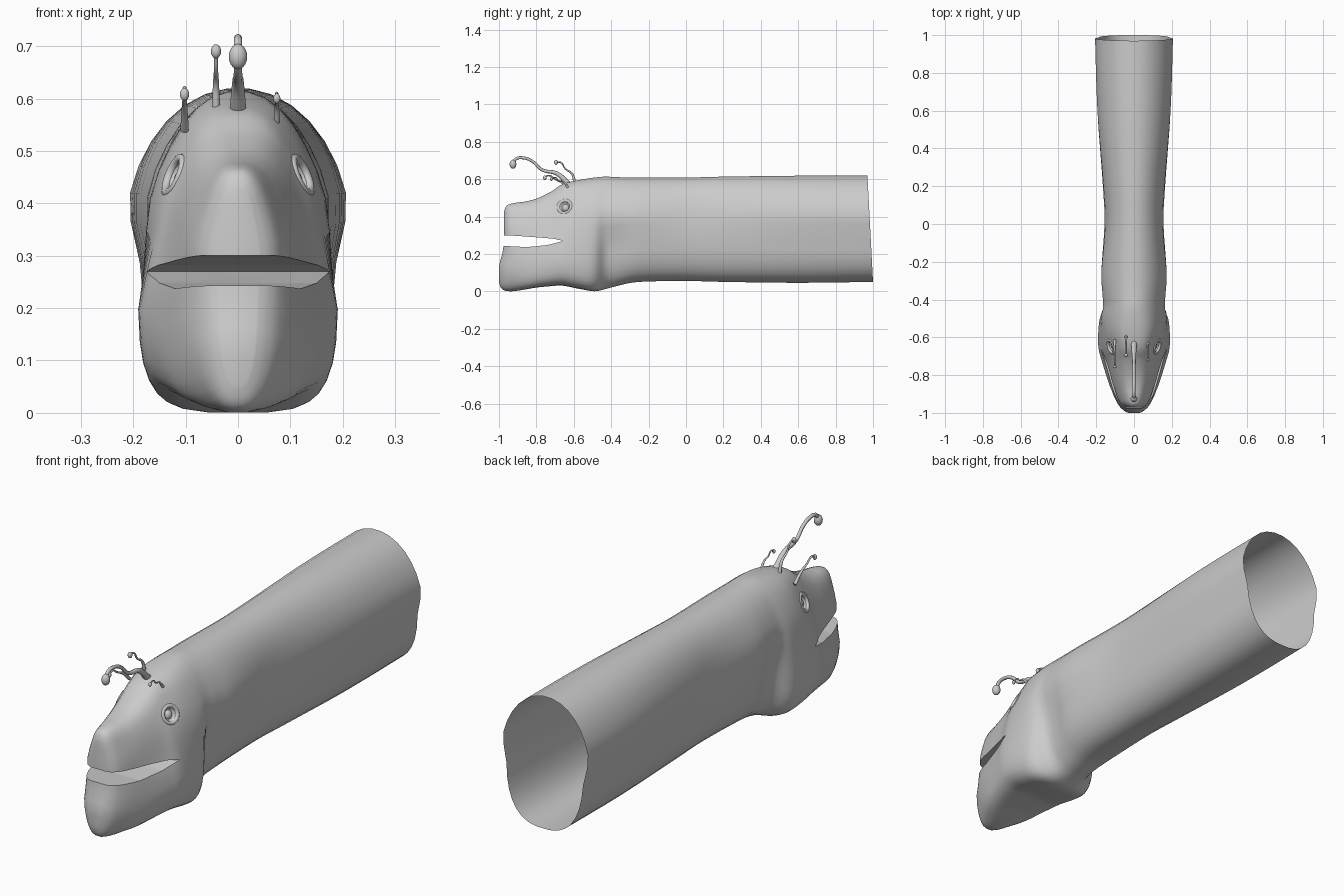
import bpy, bmesh, math
from mathutils import Vector
from mathutils.bvhtree import BVHTree

if "Cube" in bpy.data.objects:
    bpy.data.objects.remove(bpy.data.objects["Cube"])

SIDES, STEPS = 32, 4

# y, bottom z, top z, half widths low / middle / high
SECTIONS = [
    (1.00, .050, .620, .188, .215, .213),
    (0.60, .045, .620, .180, .202, .205),
    (0.20, .050, .615, .160, .168, .172),
    (0.00, .055, .610, .155, .158, .165),
    (-.25, .050, .610, .160, .180, .175),
    (-.36, .030, .612, .138, .175, .172),
    (-.43, .012, .615, .136, .170, .165),
    (-.49, .000, .610, .178, .175, .160),
    (-.58, .015, .595, .190, .165, .146),
    (-.66, .030, .575, .188, .150, .122),
    (-.72, .028, .535, .172, .133, .118),
    (-.80, .020, .497, .148, .118, .108),
    (-.87, .008, .482, .125, .107, .096),
    (-.93, .000, .476, .102, .096, .082),
    (-.97, .004, .468, .078, .080, .068),
    (-.99, .020, .455, .056, .062, .052),
    (-1.0, .050, .430, .036, .042, .036),
]


def blend(a, b, t):
    t = max(0, min(1, t))
    return a + (b - a) * t * t * (3 - 2 * t)


def catmull(a, b, c, d, t):
    return tuple(.5 * (2*q + (r-p)*t + (2*p-5*q+4*r-s)*t*t + (3*q-p-3*r+s)*t**3)
                 for p, q, r, s in zip(a, b, c, d))


def mesh_object(name, bm):
    bmesh.ops.recalc_face_normals(bm, faces=bm.faces)
    me = bpy.data.meshes.new(name)
    bm.to_mesh(me)
    bm.free()
    ob = bpy.data.objects.new(name, me)
    bpy.context.collection.objects.link(ob)
    return ob


def smooth(ob, angle):
    bpy.ops.object.select_all(action='DESELECT')
    ob.select_set(True)
    bpy.context.view_layer.objects.active = ob
    bpy.ops.object.shade_smooth_by_angle(angle=math.radians(angle))


def ring(bm, sec):
    y, zb, zt, low, mid, high = sec
    # boxy jaw underneath, rounder back on top
    boxy = 2.6 + 2.2 * blend(0, 1, (-y-.4)/.15) * blend(1, 0, (-y-.8)/.16)
    dome = blend(2.05, 2.6, (-y-.4)/.2)
    verts = []
    for i in range(SIDES):
        a = 2 * math.pi * (i + .5) / SIDES
        c, s = math.cos(a), math.sin(a)
        p = 2 / (dome if s > 0 else boxy)
        f = .5 + .5 * math.copysign(abs(s) ** p, s)
        w = blend(low, mid, (f-.4)/.25) if f < .65 else blend(mid, high, (f-.65)/.25)
        x = w * math.copysign(abs(c) ** p, c)
        z = zb + (zt - zb) * f
        # snout and lower lip sit a little behind the chin; tail end is slightly slanted
        yy = y + .028 * blend(0, 1, (z-.12)/.14) * blend(0, 1, (-y-.8)/.15)
        yy -= .03 * max(0, (y-.6)/.4) * (z-.05)/.57
        verts.append(bm.verts.new((x, yy, z)))
    return verts


# Body and head as one smooth loft
bm = bmesh.new()
rings = []
n = len(SECTIONS)
for k in range(n - 1):
    quad = [SECTIONS[max(0, min(n-1, k+j))] for j in (-1, 0, 1, 2)]
    rings += [ring(bm, catmull(*quad, t / STEPS)) for t in range(STEPS)]
rings.append(ring(bm, SECTIONS[-1]))
for r0, r1 in zip(rings, rings[1:]):
    for i in range(SIDES):
        j = (i + 1) % SIDES
        bm.faces.new((r0[i], r0[j], r1[j], r1[i]))
bm.faces.new(rings[0])
# Blunt front closed with horizontal strips
tip, half = rings[-1], SIDES // 2 - 1
for i in range(-SIDES // 4, SIDES // 4 - 1):
    bm.faces.new([tip[v % SIDES] for v in (i, i + 1, half - i - 1, half - i)])
bmesh.ops.recalc_face_normals(bm, faces=bm.faces)
tree = BVHTree.FromBMesh(bm)
body = mesh_object("body_and_head", bm)

# Mouth cutter: wedge between the jaws
gap = [(-1.1, .245), (-.97, .243), (-.85, .237), (-.74, .248), (-.655, .270),
       (-.71, .282), (-.82, .291), (-.95, .300), (-1.1, .300)]
bm = bmesh.new()
left = [bm.verts.new((-.3, y, z)) for y, z in gap]
right = [bm.verts.new((.3, y, z)) for y, z in gap]
bm.faces.new(left)
bm.faces.new(right)
for i in range(len(gap)):
    j = (i + 1) % len(gap)
    bm.faces.new((left[i], left[j], right[j], right[i]))
cutters = [mesh_object("mouth_cutter", bm)]

# Eyes: socket cutter, recessed eyeball and soft lid on each side
for side, label in ((1, "left"), (-1, "right")):
    spot, normal, _, _ = tree.ray_cast(Vector((side * .5, -.65, .455)), Vector((-side, 0, 0)))
    rot = normal.to_track_quat('Z', 'Y')
    bm = bmesh.new()
    bmesh.ops.create_uvsphere(bm, u_segments=20, v_segments=12, radius=.034)
    socket = mesh_object("socket_cutter", bm)
    socket.location = spot + normal * .010
    cutters.append(socket)
    bm = bmesh.new()
    bmesh.ops.create_uvsphere(bm, u_segments=20, v_segments=12, radius=.023)
    ball = mesh_object(label + "_eyeball", bm)
    ball.location = spot - normal * .030
    smooth(ball, 180)
    bpy.ops.mesh.primitive_torus_add(major_radius=.036, minor_radius=.009, major_segments=24,
                                     minor_segments=8, location=spot - normal * .006,
                                     rotation=rot.to_euler())
    lid = bpy.context.object
    lid.name = label + "_eyelid"
    smooth(lid, 180)

for c in cutters:
    c.hide_render = True
    m = body.modifiers.new("cut", 'BOOLEAN')
    m.operation, m.solver, m.object = 'DIFFERENCE', 'EXACT', c
bpy.context.view_layer.update()
dg = bpy.context.evaluated_depsgraph_get()
body.data = bpy.data.meshes.new_from_object(body.evaluated_get(dg))
body.modifiers.clear()
for c in cutters:
    bpy.data.objects.remove(c)

# Open the tail end of the tube
bm = bmesh.new()
bm.from_mesh(body.data)
cap = [f for f in bm.faces if f.normal.y > .9 and all(v.co.y > .95 for v in f.verts)]
bmesh.ops.delete(bm, geom=cap, context='FACES')
bm.to_mesh(body.data)
bm.free()
smooth(body, 60)


# Curled feelers with bulb tips
def feeler(name, x, path, thick, bulb):
    cu = bpy.data.curves.new(name, 'CURVE')
    cu.dimensions = '3D'
    cu.bevel_depth, cu.bevel_resolution = thick, 2
    cu.resolution_u, cu.use_fill_caps = 5, True
    sp = cu.splines.new('BEZIER')
    sp.bezier_points.add(len(path) - 1)
    for i, (bp, (y, z)) in enumerate(zip(sp.bezier_points, path)):
        bp.co = (x, y, z)
        bp.handle_left_type = bp.handle_right_type = 'AUTO'
        bp.radius = (2.0, 1.4)[i] if i < 2 else 1
    ob = bpy.data.objects.new(name, cu)
    bpy.context.collection.objects.link(ob)
    bm = bmesh.new()
    bmesh.ops.create_uvsphere(bm, u_segments=14, v_segments=10, radius=bulb)
    knob = mesh_object(name + "_bulb", bm)
    knob.location = (x, *path[-1])
    knob.scale.z = 1.35
    smooth(knob, 180)


feeler("main_feeler", 0, [(-.63, .575), (-.69, .63), (-.77, .65), (-.82, .695),
                          (-.87, .714), (-.91, .708), (-.925, .68)], .008, .018)
feeler("rear_feeler", -.042, [(-.595, .585), (-.61, .63), (-.645, .655), (-.67, .69),
                              (-.695, .69)], .004, .010)
feeler("right_feeler", -.102, [(-.615, .540), (-.66, .58), (-.70, .60), (-.735, .62),
                               (-.755, .608)], .004, .009)
feeler("left_feeler", .074, [(-.63, .555), (-.655, .585), (-.68, .592), (-.70, .61),
                             (-.72, .60)], .003, .007)
